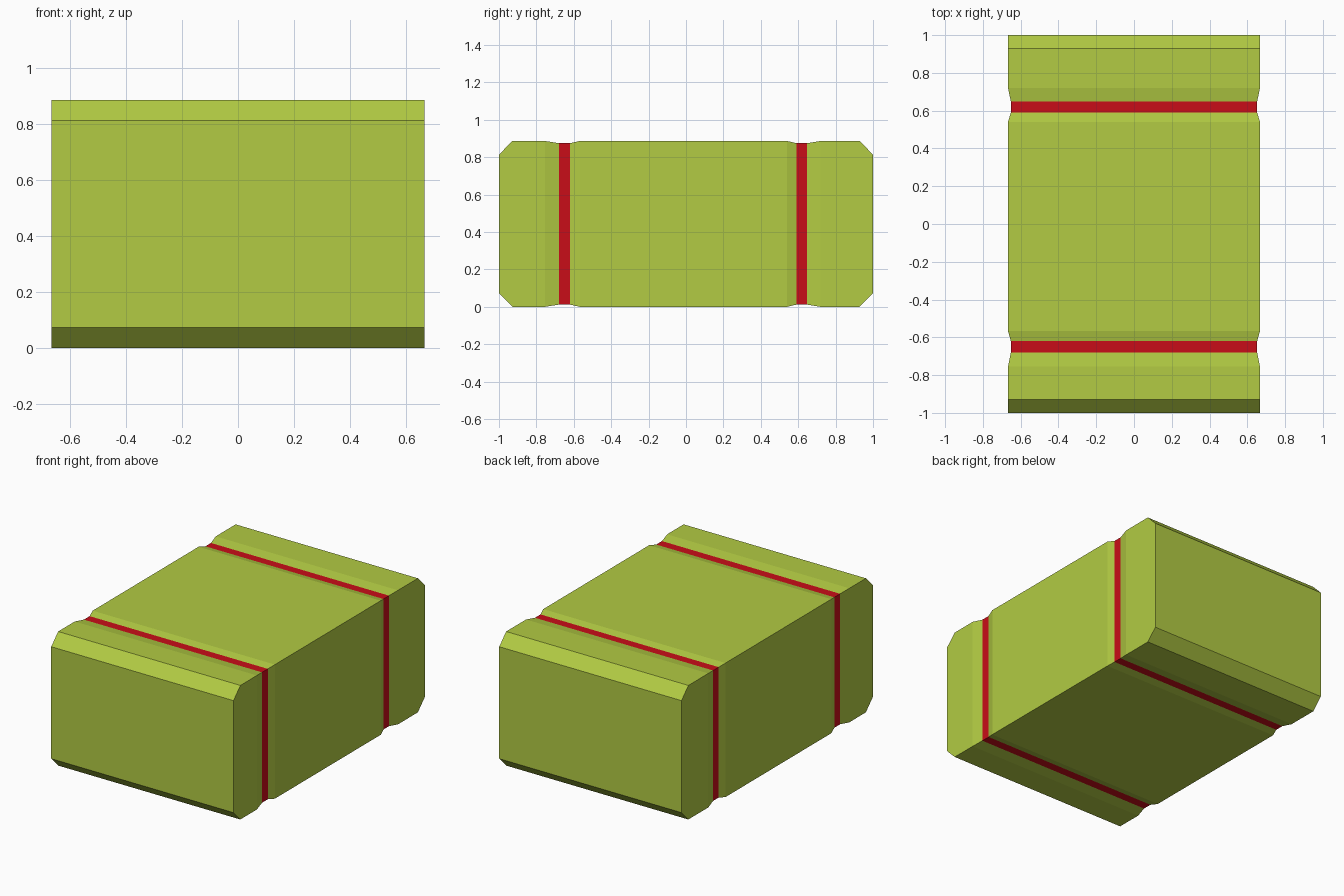
import bpy
import bmesh

if "Cube" in bpy.data.objects:
    bpy.data.objects.remove(bpy.data.objects["Cube"])

HALF_W, HEIGHT = 0.667, 0.887


def material(name, color):
    mat = bpy.data.materials.new(name)
    mat.diffuse_color = (*color, 1)
    mat.use_nodes = True
    mat.node_tree.nodes["Principled BSDF"].inputs["Base Color"].default_value = mat.diffuse_color
    return mat


def section(y, inset_x=0.0, inset_z=0.0):
    """Rectangular cross-section of the case at depth y."""
    x, lo, hi = HALF_W - inset_x, inset_z, HEIGHT - inset_z
    return [(-x, y, lo), (x, y, lo), (x, y, hi), (-x, y, hi)]


def loft(name, sections, mat, skip=(), caps=False):
    """Bridge successive sections with flat faces, leaving skipped spans open."""
    bm = bmesh.new()
    rings = [[bm.verts.new(p) for p in s] for s in sections]
    for k, (a, b) in enumerate(zip(rings, rings[1:])):
        if k not in skip:
            for i in range(4):
                j = (i + 1) % 4
                bm.faces.new((a[j], a[i], b[i], b[j]))
    if caps:
        bm.faces.new(rings[0])
        bm.faces.new(rings[-1][::-1])
    mesh = bpy.data.meshes.new(name)
    bm.to_mesh(mesh)
    bm.free()
    mesh.materials.append(mat)
    obj = bpy.data.objects.new(name, mesh)
    bpy.context.collection.objects.link(obj)
    return obj


green = material("case_green", (0.445, 0.597, 0.056))
red = material("strap_red", (0.584, 0.004, 0.009))

# Groove floor insets, and the two grooves: outer start, strap start/end, outer end
FLOOR = (0.015, 0.012)
grooves = {"front_strap": (-0.755, -0.68, -0.62, -0.567),
           "back_strap": (0.54, 0.59, 0.648, 0.72)}

# Case body: chamfered ends and a shallow groove for each strap
sections = [section(-1, 0, 0.073), section(-0.928)]
for a, b, c, d in grooves.values():
    sections += [section(a), section(b, *FLOOR), section(c, *FLOOR), section(d)]
sections += [section(0.928), section(1, 0, 0.073)]
loft("case_body", sections, green, skip=(3, 7), caps=True)

# Straps: bands flush with the groove floors
for name, (a, b, c, d) in grooves.items():
    loft(name, [section(b, *FLOOR), section(c, *FLOOR)], red)
